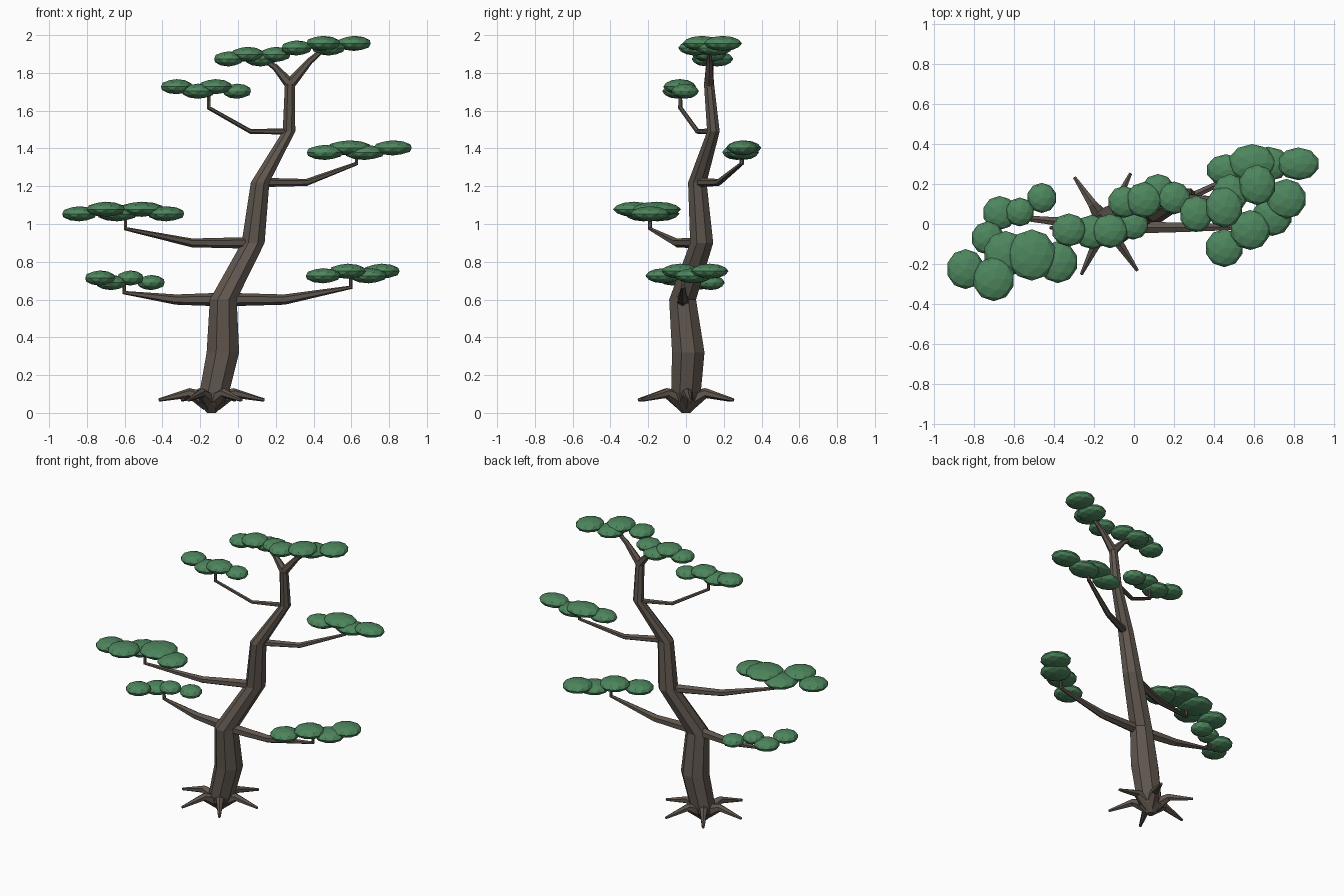
import bpy, bmesh, math
from mathutils import Vector, Matrix

if "Cube" in bpy.data.objects:
    bpy.data.objects.remove(bpy.data.objects["Cube"])


def material(name, rgb):
    m = bpy.data.materials.new(name)
    m.diffuse_color = (*rgb, 1)
    m.use_nodes = True
    m.node_tree.nodes["Principled BSDF"].inputs["Base Color"].default_value = m.diffuse_color
    return m


BARK = material("bark", (0.115, 0.092, 0.075))
LEAF = material("leaf", (0.075, 0.24, 0.11))


def finish(bm, name, mat):
    bmesh.ops.recalc_face_normals(bm, faces=bm.faces)
    me = bpy.data.meshes.new(name)
    bm.to_mesh(me)
    bm.free()
    me.materials.append(mat)
    ob = bpy.data.objects.new(name, me)
    bpy.context.collection.objects.link(ob)


def tube(name, pts, sides, vertical=False):
    """Tapered flat-faced limb through (position, radius) points."""
    bm = bmesh.new()
    cs = [Vector(p) for p, r in pts]
    side = cs[-1] - cs[0]
    side = Vector((-side.y, side.x, 0)).normalized()
    rings = []
    for i, (c, (p, r)) in enumerate(zip(cs, pts)):
        u, v = Vector((1, 0, 0)), Vector((0, 1, 0))
        if not vertical:
            a = (c - cs[i - 1]).normalized() if i else Vector()
            b = (cs[i + 1] - c).normalized() if i < len(cs) - 1 else Vector()
            t = (a + b).normalized()
            u = (side - t * side.dot(t)).normalized()
            v = t.cross(u)
        angles = [2 * math.pi * (k + 0.5) / sides for k in range(sides)]
        rings.append([bm.verts.new(c + r * (u * math.cos(w) + v * math.sin(w))) for w in angles])
    for r, s in zip(rings, rings[1:]):
        for k in range(sides):
            n = (k + 1) % sides
            bm.faces.new((r[k], r[n], s[n], s[k]))
    bm.faces.new(rings[0])
    bm.faces.new(rings[-1])
    finish(bm, name, BARK)


def pad(name, z, stretch, blobs):
    """Cloud of flattened low-poly balls (x, y, radius), alternately lower and higher."""
    bm = bmesh.new()
    for i, (x, y, r) in enumerate(blobs):
        m = Matrix.Translation((x, y, z + (0.012 if i % 2 else -0.012)))
        m = m @ Matrix.Diagonal((r, r * stretch, 0.04, 1))
        bmesh.ops.create_icosphere(bm, subdivisions=2, radius=1, matrix=m)
    finish(bm, name + "_foliage", LEAF)


# Trunk, bent at each joint
joints = [((-.08, .012, .32), .093), ((-.078, -.018, .6), .077), ((.08, .083, .9), .066),
          ((.117, .06, 1.22), .053), ((.27, .145, 1.49), .036), ((.275, .122, 1.74), .029)]
foot = [((-.14, 0, 0), .025), ((-.14, 0, .05), .075), ((-.125, 0, .11), .085)]
tube("trunk", foot + joints, 8, vertical=True)

# Roots, a ring of six
for i in range(6):
    a = math.radians(4 + 60 * i)
    tube(f"root_{i + 1}", [((-.14 + d * math.cos(a), d * math.sin(a), z), r) for d, z, r in
                           ((.02, .06, .05), (.12, .105, .026), (.28, .068, .009))], 6)


def branch(name, joint, tip):
    """Leaves a trunk joint level, rises to the tip and ends in an upright twig."""
    start, r = Vector(joints[joint][0]), joints[joint][1] * 0.47
    tip = Vector(tip)
    mid = start.lerp(tip, 0.48)
    mid.z = start.z
    tube(name + "_branch", [(start, r), (mid, r * 0.75), (tip, .012),
                            (tip + Vector((0, 0, .075)), .009)], 6)


def fork(name, tip):
    """Upward split at the top of the trunk."""
    start, r = joints[-1]
    mid = Vector(start).lerp(Vector(tip), 0.57) + Vector((0, 0, .015))
    tube(name + "_branch", [(start, r), (mid, r * 0.6), (tip, r * 0.4)], 6)


# Branches
branch("low_right", 1, (.597, -.015, .665))
branch("low_left", 1, (-.602, .035, .637))
branch("middle_left", 2, (-.595, -.19, .975))
branch("upper_right", 3, (.627, .295, 1.32))
branch("upper_left", 4, (-.155, -.03, 1.615))
fork("crown_right", (.46, .125, 1.93))
fork("crown_left", (.14, .135, 1.87))

# Foliage pads
pad("low_right", .738, 1, [(.45, -.12, .095), (.58, -.03, .1), (.69, .04, .1), (.76, .125, .1)])
pad("low_left", .702, 1, [(-.46, .13, .075), (-.57, .06, .072), (-.67, .055, .085), (-.73, -.07, .083)])
pad("middle_left", 1.066, 1.05, [(-.84, -.225, .095), (-.7, -.275, .105), (-.64, -.15, .11),
                                 (-.51, -.155, .122), (-.38, -.19, .1)])
pad("upper_right", 1.391, .78, [(.46, .27, .1), (.59, .305, .12), (.67, .3, .11), (.82, .3, .105)])
pad("upper_left", 1.715, .95, [(-.005, -.005, .077), (-.12, -.035, .09), (-.21, -.04, .09), (-.325, -.03, .087)])
pad("crown_left", 1.886, 1, [(-.05, .11, .08), (.05, .12, .09), (.12, .165, .085), (.2, .13, .082)])
pad("crown_right", 1.944, 1.1, [(.31, .05, .083), (.45, .085, .094), (.48, .15, .09), (.615, .195, .092)])
